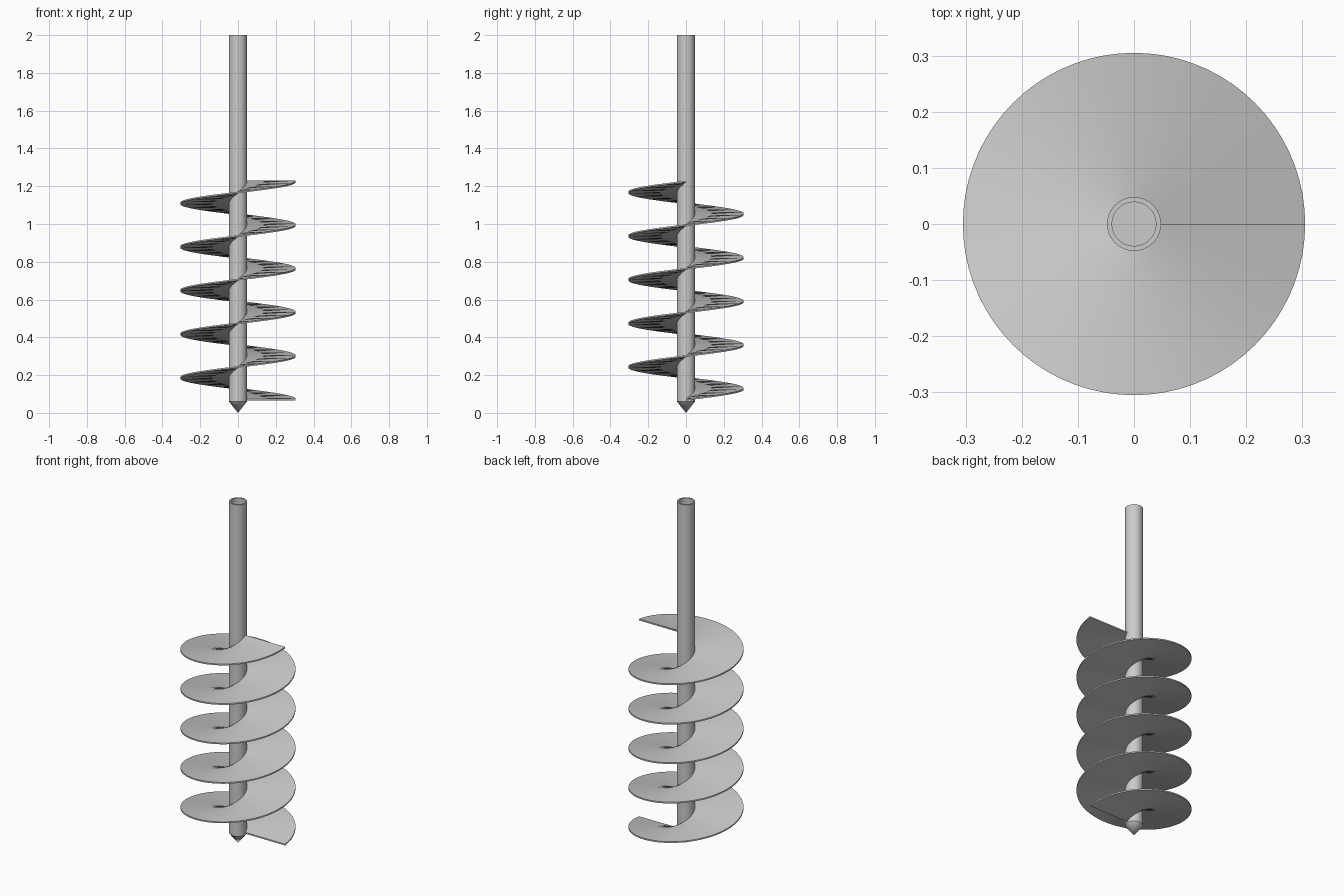
import bpy, bmesh
from math import cos, sin, pi, radians

if "Cube" in bpy.data.objects:
    bpy.data.objects.remove(bpy.data.objects["Cube"])

SHAFT_R, BORE_R, FLIGHT_R = 0.048, 0.039, 0.305
TIP_H, TOP = 0.06, 2.0
TURNS, START, PITCH, THICK = 5, 0.07, 0.231, 0.008
SEG = 72


def loft(name, rings, wrap=False, caps=False):
    """Skin a list of equal-length point loops into one smooth-shaded object."""
    bm = bmesh.new()
    loops = [[bm.verts.new(p) for p in ring] for ring in rings]
    pairs = list(zip(loops, loops[1:]))
    if wrap:
        pairs.append((loops[-1], loops[0]))
    for a, b in pairs:
        for i in range(len(a)):
            j = (i + 1) % len(a)
            bm.faces.new((a[i], a[j], b[j], b[i]))
    if caps:
        bm.faces.new(loops[0])
        bm.faces.new(loops[-1])
    bmesh.ops.remove_doubles(bm, verts=bm.verts, dist=1e-6)
    bmesh.ops.recalc_face_normals(bm, faces=bm.faces)
    mesh = bpy.data.meshes.new(name)
    bm.to_mesh(mesh)
    bm.free()
    obj = bpy.data.objects.new(name, mesh)
    bpy.context.collection.objects.link(obj)
    bpy.ops.object.select_all(action='DESELECT')
    obj.select_set(True)
    bpy.context.view_layer.objects.active = obj
    bpy.ops.object.shade_smooth_by_angle(angle=radians(30))
    return obj


def turned(name, profile, wrap=False):
    """Revolve an (r, z) profile about z."""
    def spin(k):
        a = 2 * pi * k / SEG
        return [(r * cos(a), r * sin(a), z) for r, z in profile]
    return loft(name, [spin(k) for k in range(SEG)], wrap=True)


# hollow drive shaft
turned("shaft", [(SHAFT_R, TIP_H), (SHAFT_R, TOP), (BORE_R, TOP), (BORE_R, TIP_H)])

# pointed tip closing the bottom of the shaft
bpy.ops.mesh.primitive_cone_add(vertices=SEG, radius1=0, radius2=SHAFT_R,
                                depth=TIP_H, location=(0, 0, TIP_H / 2))
bpy.context.object.name = "pilot_tip"
bpy.ops.object.shade_smooth_by_angle(angle=radians(30))

# helical flight: a thin rectangular section swept up the shaft
sections = []
for k in range(TURNS * SEG + 1):
    t = k / SEG
    a, z = 2 * pi * t, START + PITCH * t
    sections.append([(r * cos(a), r * sin(a), z + d) for r, d in (
        (SHAFT_R - 0.003, -THICK / 2), (FLIGHT_R, -THICK / 2),
        (FLIGHT_R, THICK / 2), (SHAFT_R - 0.003, THICK / 2))])
loft("helical_flight", sections, caps=True)
